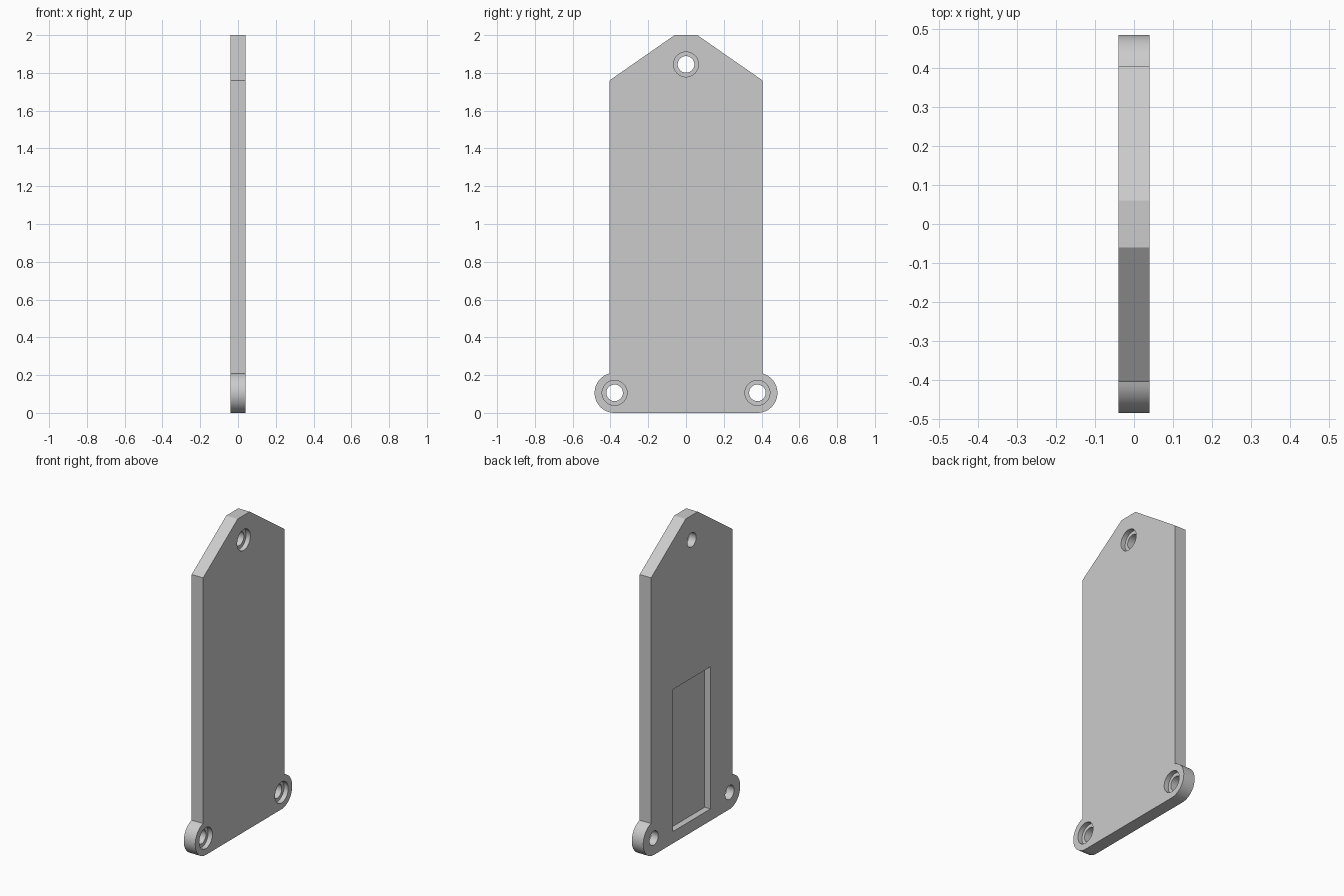
import bpy, bmesh
from math import sin, cos, acos, pi, radians
from mathutils import Matrix, Vector

default = bpy.data.objects.get("Cube")
if default:
    bpy.data.objects.remove(default, do_unlink=True)

HALF_T = 0.04                  # half plate thickness
HALF_W = 0.405                 # half body width
EAR_Y, EAR_R = 0.378, 0.106    # ear centre (y, and z = radius) and radius
HOLES = [(-EAR_Y, EAR_R), (EAR_Y, EAR_R), (0, 1.845)]

grey = bpy.data.materials.new("light grey")
grey.use_nodes = True
grey.diffuse_color = (0.6, 0.6, 0.6, 1)
grey.node_tree.nodes["Principled BSDF"].inputs["Base Color"].default_value = (0.6, 0.6, 0.6, 1)


def make_object(name, bm):
    bmesh.ops.recalc_face_normals(bm, faces=bm.faces)
    mesh = bpy.data.meshes.new(name)
    bm.to_mesh(mesh)
    bm.free()
    mesh.materials.append(grey)
    obj = bpy.data.objects.new(name, mesh)
    bpy.context.collection.objects.link(obj)
    return obj


def prism(name, outline, x0, x1):
    """Extrude a (y, z) outline along x."""
    bm = bmesh.new()
    face = bm.faces.new([bm.verts.new((x0, y, z)) for y, z in outline])
    new = bmesh.ops.extrude_face_region(bm, geom=[face])["geom"]
    moved = [v for v in new if isinstance(v, bmesh.types.BMVert)]
    bmesh.ops.translate(bm, verts=moved, vec=Vector((x1 - x0, 0, 0)))
    return make_object(name, bm)


def circle(y, z, r, n=48):
    return [(y + r * cos(2 * pi * i / n), z + r * sin(2 * pi * i / n)) for i in range(n)]


def cut(target, cutter):
    cutter.hide_render = True
    mod = target.modifiers.new("cut", 'BOOLEAN')
    mod.operation, mod.solver, mod.object = 'DIFFERENCE', 'EXACT', cutter
    bpy.context.view_layer.objects.active = target
    bpy.ops.object.modifier_apply(modifier=mod.name)
    bpy.data.objects.remove(cutter, do_unlink=True)


# Plate outline: rounded ear, straight side and sloped shoulder, then mirrored
end = acos((HALF_W - EAR_Y) / EAR_R)
steps = 28
half = []
for i in range(steps + 1):
    a = -pi / 2 + (end + pi / 2) * i / steps
    half.append((EAR_Y + EAR_R * cos(a), EAR_R + EAR_R * sin(a)))
half += [(HALF_W, 1.76), (0.06, 2.0)]
plate = prism("mounting_plate", half + [(-y, z) for y, z in reversed(half)], -HALF_T, HALF_T)

# Screw holes with counterbores on the +x face
for y, z in HOLES:
    cut(plate, prism("hole_cutter", circle(y, z, 0.044), -0.1, 0.1))
    cut(plate, prism("counterbore_cutter", circle(y, z, 0.066), HALF_T - 0.03, 0.1))

# Rectangular pocket in the -x face
pocket = [(-0.187, 0.075), (0.187, 0.075), (0.187, 0.972), (-0.187, 0.972)]
cut(plate, prism("pocket_cutter", pocket, -0.1, 0.0))

# Smooth the round walls, keep the corners crisp
bpy.ops.object.select_all(action='DESELECT')
plate.select_set(True)
bpy.context.view_layer.objects.active = plate
bpy.ops.object.shade_smooth_by_angle(angle=radians(25))
